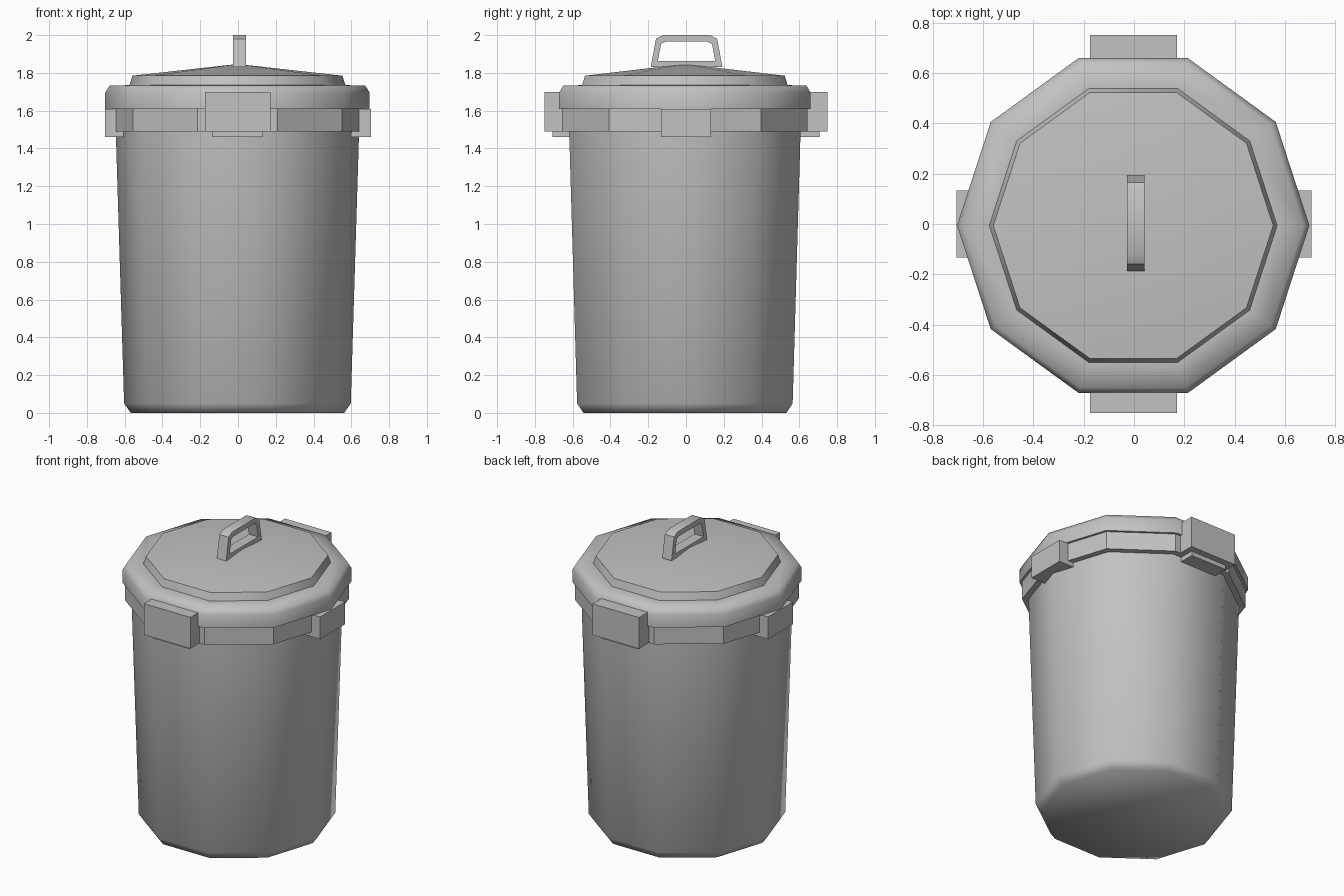
import bpy
import math

SIDES = 10
CX, CY = -0.003, -0.006   # axis of the round parts

default = bpy.data.objects.get("Cube")
if default:
    bpy.data.objects.remove(default, do_unlink=True)

grey = bpy.data.materials.new("grey metal")
grey.use_nodes = True
grey.diffuse_color = (0.54, 0.54, 0.54, 1)
bsdf = next(n for n in grey.node_tree.nodes if n.type == 'BSDF_PRINCIPLED')
bsdf.inputs["Base Color"].default_value = grey.diffuse_color


def make_object(name, verts, faces, smooth=None):
    mesh = bpy.data.meshes.new(name)
    mesh.from_pydata(verts, [], faces)
    mesh.materials.append(grey)
    obj = bpy.data.objects.new(name, mesh)
    bpy.context.collection.objects.link(obj)
    if smooth:
        bpy.ops.object.select_all(action='DESELECT')
        obj.select_set(True)
        bpy.context.view_layer.objects.active = obj
        bpy.ops.object.shade_smooth_by_angle(angle=math.radians(smooth))
    return obj


def lathe(name, profile, apex=None, smooth=None):
    """Ten-sided turned part; profile is (radius, height) from bottom to top."""
    verts, faces = [], []
    for r, z in profile:
        for i in range(SIDES):
            a = math.tau * i / SIDES
            verts.append((CX + r * math.cos(a), CY + r * math.sin(a), z))
    for k in range(len(profile) - 1):
        for i in range(SIDES):
            j = (i + 1) % SIDES
            a, b = k * SIDES, (k + 1) * SIDES
            faces.append((a + i, a + j, b + j, b + i))
    faces.append(tuple(reversed(range(SIDES))))
    top = (len(profile) - 1) * SIDES
    if apex is None:
        faces.append(tuple(range(top, top + SIDES)))
    else:
        verts.append((CX, CY, apex))
        for i in range(SIDES):
            faces.append((top + i, top + (i + 1) % SIDES, len(verts) - 1))
    return make_object(name, verts, faces, smooth)


def box(name, lo, hi):
    verts = [(x, y, z) for z in (lo[2], hi[2]) for y in (lo[1], hi[1]) for x in (lo[0], hi[0])]
    faces = [(0, 2, 3, 1), (4, 5, 7, 6), (0, 1, 5, 4), (2, 6, 7, 3), (0, 4, 6, 2), (1, 3, 7, 5)]
    return make_object(name, verts, faces)


# Tapered can and the band round its mouth
lathe("can_body", [(0.565, 0), (0.60, 0.05), (0.645, 1.52)], smooth=60)
lathe("rim_band", [(0.684, 1.49), (0.684, 1.63)])

# Lid: rounded lip, raised step and shallow domed top
lathe("lid", [(0.70, 1.61), (0.70, 1.695), (0.677, 1.733), (0.572, 1.735), (0.556, 1.785)],
      apex=1.847, smooth=60)

# Small lugs on all four sides
for name, s in (("left", 1), ("right", -1)):
    xs = sorted((s * 0.56, s * 0.705))
    box(name + "_lug", (xs[0], -0.133, 1.46), (xs[1], 0.133, 1.61))
for name, s in (("back", 1), ("front", -1)):
    ys = sorted((s * 0.56, s * 0.707))
    box(name + "_lug", (-0.137, ys[0], 1.46), (0.133, ys[1], 1.61))
    # Large side grips over the lugs
    ys = sorted((s * 0.62, s * 0.75))
    box(name + "_grip", (-0.175, ys[0], 1.49), (0.171, ys[1], 1.70))

# Loop handle on the lid, an outer and an inner outline joined as a ring
half_outer = [(0.19, 1.83), (0.162, 1.98), (0.125, 2.0)]
half_inner = [(0.152, 1.862), (0.135, 1.953), (0.11, 1.966)]


def mirrored(half):
    return half + [(-y, z) for y, z in reversed(half)]


outer, inner = mirrored(half_outer), mirrored(half_inner)
n = len(outer)
verts = [(x, y + 0.003, z) for x in (-0.027, 0.042) for loop in (outer, inner) for y, z in loop]
faces = []
for i in range(n):
    j = (i + 1) % n
    o0, o1, i0, i1 = i, j, n + i, n + j
    d = 2 * n
    faces += [(o0, i0, i1, o1), (o0 + d, o1 + d, i1 + d, i0 + d),
              (o0, o1, o1 + d, o0 + d), (i0, i0 + d, i1 + d, i1)]
make_object("lid_handle", verts, faces, smooth=30)
